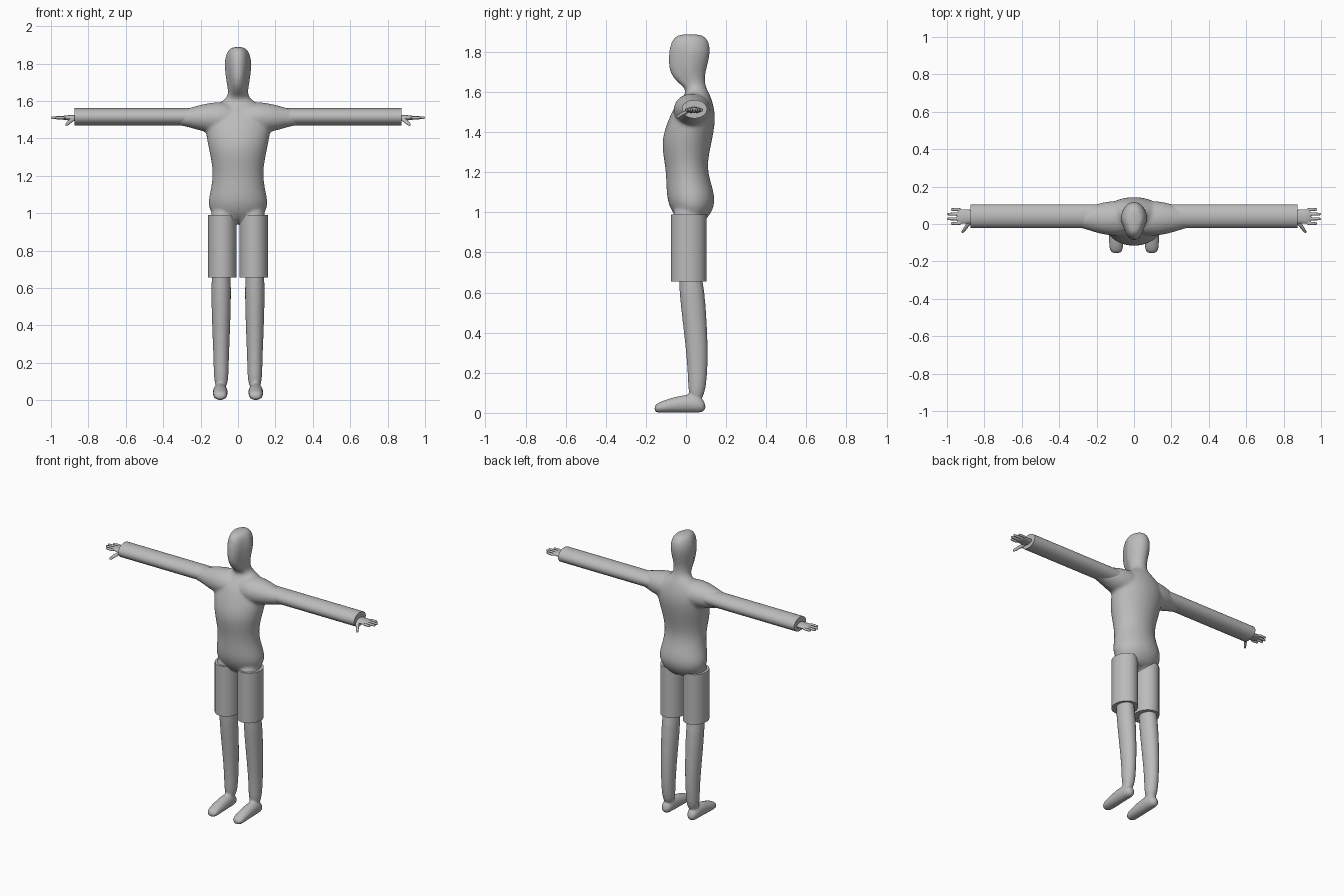
import bpy, bmesh, math

if "Cube" in bpy.data.objects:
    bpy.data.objects.remove(bpy.data.objects["Cube"], do_unlink=True)

colour = (.5, .5, .5, 1)
grey = bpy.data.materials.new("plain grey")
grey.use_nodes = True
grey.diffuse_color = colour
grey.node_tree.nodes["Principled BSDF"].inputs["Base Color"].default_value = colour


def loft(bm, axis, rings, side=1, sides=20):
    """Skin elliptical rings (position, centre a, centre b, radius a, radius b) along an axis."""
    loops = []
    for t, centre_a, centre_b, radius_a, radius_b in rings:
        loop = []
        for i in range(sides):
            angle = math.tau * i / sides
            a = centre_a + radius_a * math.cos(angle)
            b = centre_b + radius_b * math.sin(angle)
            x, y, z = {"x": (t, a, b), "y": (a, t, b), "z": (a, b, t)}[axis]
            loop.append(bm.verts.new((side * x, y, z)))
        loops.append(loop)
    for low, high in zip(loops, loops[1:]):
        for i in range(sides):
            bm.faces.new((low[i - 1], low[i], high[i], high[i - 1]))
    bm.faces.new(loops[0])
    bm.faces.new(loops[-1])


def make_object(bm, name):
    """Turn a bmesh into a grey object."""
    bmesh.ops.recalc_face_normals(bm, faces=bm.faces[:])
    mesh = bpy.data.meshes.new(name)
    bm.to_mesh(mesh)
    bm.free()
    mesh.materials.append(grey)
    ob = bpy.data.objects.new(name, mesh)
    bpy.context.scene.collection.objects.link(ob)
    return ob


def make_skin(bm, name, voxel, relax_steps):
    """Round the lofts and fuse them into one smooth organic surface."""
    ob = make_object(bm, name)
    rounding = ob.modifiers.new("rounding", "SUBSURF")
    rounding.levels = rounding.render_levels = 2
    fuse = ob.modifiers.new("fuse", "REMESH")
    fuse.mode = "VOXEL"
    fuse.voxel_size = voxel
    fuse.use_smooth_shade = True
    relax = ob.modifiers.new("relax", "SMOOTH")
    relax.iterations = relax_steps


def make_tube(name, axis, start, end, centre_a, centre_b, radius_a, radius_b, side):
    """Straight capped elliptical tube with crisp rims."""
    bm = bmesh.new()
    rings = [(t, centre_a, centre_b, radius_a, radius_b) for t in (start, end)]
    loft(bm, axis, rings, side, sides=48)
    ob = make_object(bm, name)
    bpy.ops.object.select_all(action="DESELECT")
    ob.select_set(True)
    bpy.context.view_layer.objects.active = ob
    bpy.ops.object.shade_smooth_by_angle(angle=math.radians(40))


# Trunk, neck and head: height, half width, centre y, half depth
trunk = [
    (.94, .1, .03, .06), (1.03, .17, .03, .12), (1.11, .15, .02, .12),
    (1.22, .13, 0, .1), (1.35, .16, 0, .13), (1.46, .18, .03, .12),
    (1.53, .18, .04, .1), (1.59, .1, .06, .06), (1.62, .05, .05, .05),
    (1.68, .06, 0, .09), (1.8, .08, .02, .11), (1.87, .06, .02, .09),
    (1.89, .03, .02, .05),
]
body = bmesh.new()
loft(body, "z", [(z, 0, y, width, depth) for z, width, y, depth in trunk])

# Narrow the face towards the chin
for v in body.verts:
    if v.co.z > 1.6 and v.co.y < 0:
        v.co.x *= v.co.z - 1

# Shoulders taper into the sleeves, thighs run into the shorts
shoulder = [(0, .08), (.1, .1), (.2, .08), (.28, .05), (.4, .03)]
for side in (1, -1):
    loft(body, "x", [(x, .03, 1.51, r, r * .9) for x, r in shoulder], side)
    loft(body, "z", [(z, .08, .01, .07, .08) for z in (1.05, .9, .8)], side)
make_skin(body, "body", .01, 6)

# Shin: height, centre y, half width, half depth
shin = [(.8, .01, .06, .07), (.4, .05, .05, .06), (.2, .06, .04, .05), (.05, .05, .04, .04)]
# Foot resting on the ground: y, half width, half height
foot = [(.1, .03, .03), (.04, .04, .05), (-.06, .04, .04), (-.12, .04, .03), (-.16, .03, .02)]
# Palm: x, half width, half thickness
palm = [(.8, .03, .02), (.9, .04, .015), (.95, .04, .01)]
thumb = [(.02, .87, 1.51, .02, .01), (-.02, .9, 1.49, .01, .01), (-.05, .92, 1.47, .01, .01)]

for side, label in ((1, "left"), (-1, "right")):
    # Lower leg with foot
    leg = bmesh.new()
    loft(leg, "z", [(z, .09, y, width, depth) for z, y, width, depth in shin], side)
    loft(leg, "y", [(y, .095, height, width, height) for y, width, height in foot], side)
    make_skin(leg, label + "_leg", .008, 5)

    # Hand with thumb and four fingers, the middle two longer
    hand = bmesh.new()
    loft(hand, "x", [(x, .04, 1.51, width, thick) for x, width, thick in palm], side)
    loft(hand, "y", thumb, side)
    for finger in range(4):
        y = .04 + (finger - 1.5) * .025
        tip = 1 if finger in (1, 2) else .98
        rings = [(.92, .01), (tip - .01, .008), (tip, .006)]
        loft(hand, "x", [(x, y, 1.51, r, r) for x, r in rings], side)
    make_skin(hand, label + "_hand", .003, 2)

    # Straight tubular sleeve and shorts leg
    make_tube(label + "_sleeve", "x", .17, .875, .042, 1.515, .063, .046, side)
    make_tube(label + "_shorts", "z", .655, .99, .084, .013, .076, .088, side)
